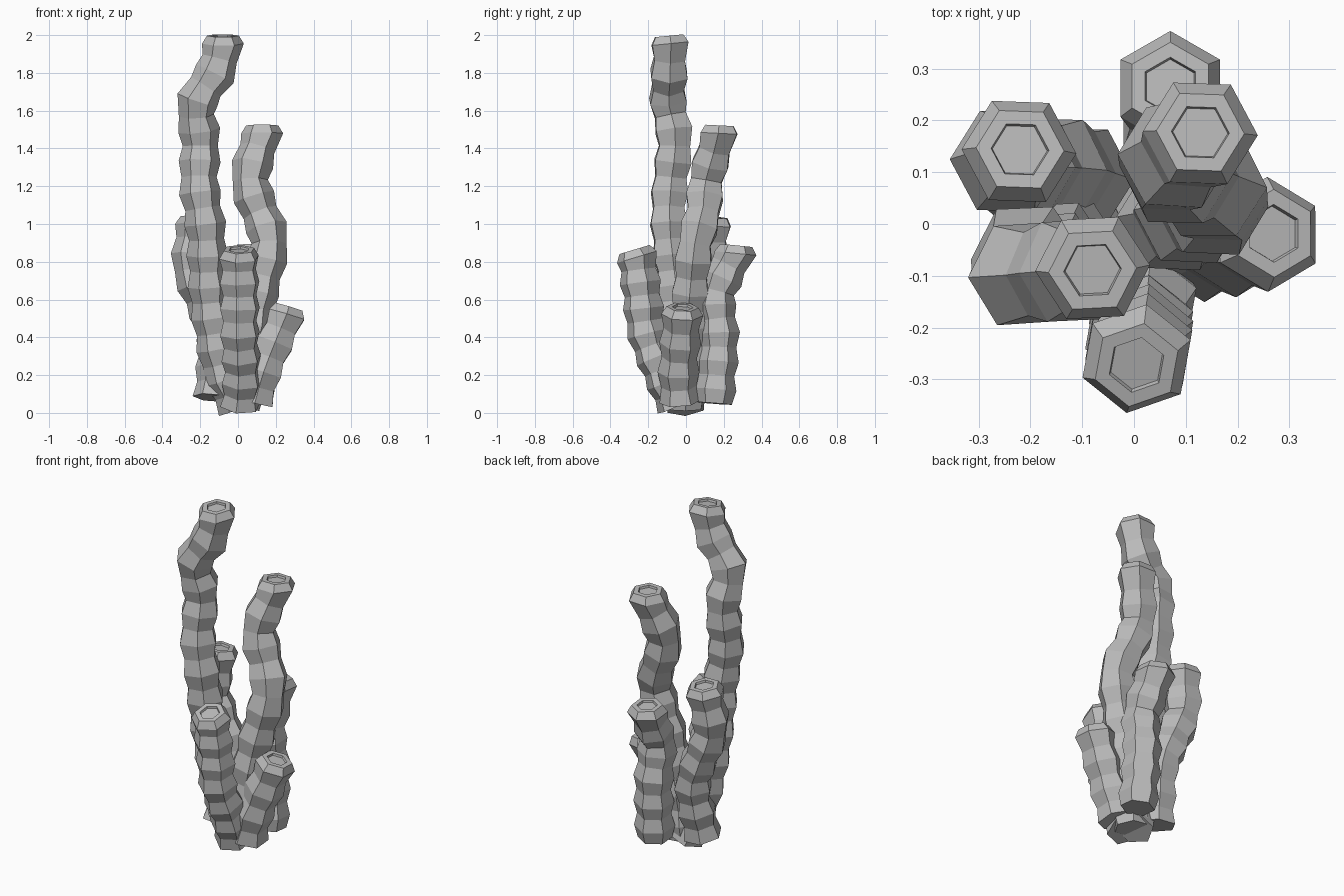
import bpy
import bmesh
import math
from mathutils import Vector

cube = bpy.data.objects.get("Cube")
if cube:
    bpy.data.objects.remove(cube, do_unlink=True)

# Single stone grey material
grey = bpy.data.materials.new("stone_grey")
grey.use_nodes = True
colour = (0.5, 0.5, 0.5, 1)
grey.diffuse_color = colour
grey.node_tree.nodes["Principled BSDF"].inputs["Base Color"].default_value = colour

SIDES = 6
WIDE, NARROW, RIM, MOUTH = 0.111, 0.093, 0.085, 0.056


def smooth_path(points, count):
    """Evenly stepped Catmull-Rom path through the control points."""
    p = [Vector(q) for q in points]
    p = [2 * p[0] - p[1]] + p + [2 * p[-1] - p[-2]]
    spans = len(p) - 3
    fine = []
    for i in range(spans):
        a, b, c, d = p[i:i + 4]
        for k in range(20):
            t = k / 20
            fine.append(0.5 * (2 * b + (c - a) * t + (2 * a - 5 * b + 4 * c - d) * t ** 2
                               + (3 * b - a - 3 * c + d) * t ** 3))
    fine.append(p[-2])
    lengths = [0]
    for a, b in zip(fine, fine[1:]):
        lengths.append(lengths[-1] + (b - a).length)
    path = []
    for n in range(count):
        s = lengths[-1] * n / (count - 1)
        j = max(1, next((i for i, l in enumerate(lengths) if l >= s), len(fine) - 1))
        f = (s - lengths[j - 1]) / (lengths[j] - lengths[j - 1])
        path.append(fine[j - 1].lerp(fine[j], f))
    return path


def make_tube(name, points, count, angle, tilt=None):
    """Ribbed six-sided tube with a bevelled rim and a shallow sunken mouth."""
    path = smooth_path(points, count)
    bm = bmesh.new()
    rings = []

    def add_ring(centre, direction, radius):
        turn = Vector((0, 0, 1)).rotation_difference(direction)
        ring = []
        for k in range(SIDES):
            a = math.radians(angle) + math.tau * k / SIDES
            ring.append(bm.verts.new(
                centre + turn @ Vector((math.cos(a), math.sin(a), 0)) * radius))
        if rings:
            for k in range(SIDES):
                m = (k + 1) % SIDES
                bm.faces.new((rings[-1][k], rings[-1][m], ring[m], ring[k]))
        rings.append(ring)

    # Ribbed body, ending on a wide ring
    for i, centre in enumerate(path):
        along = (path[min(i + 1, count - 1)] - path[max(i - 1, 0)]).normalized()
        if i == count - 1 and tilt:
            along = Vector(tilt).normalized()
        add_ring(centre, along, NARROW if (count - 1 - i) % 2 else WIDE)
    # Bevelled rim and sunken mouth
    end = path[-1]
    add_ring(end + along * 0.042, along, RIM)
    add_ring(end + along * 0.042, along, MOUTH)
    add_ring(end + along * 0.03, along, MOUTH - 0.003)
    bm.faces.new(rings[-1])
    bm.faces.new(list(reversed(rings[0])))
    bmesh.ops.recalc_face_normals(bm, faces=bm.faces)

    mesh = bpy.data.meshes.new(name)
    bm.to_mesh(mesh)
    bm.free()
    mesh.materials.append(grey)
    obj = bpy.data.objects.new(name, mesh)
    bpy.context.collection.objects.link(obj)


# Name, path, ring count, hexagon angle, direction of the mouth
make_tube("tall_tube",
          [(0.0, 0.0, 0.03), (-0.09, -0.02, 0.25), (-0.15, -0.05, 0.6), (-0.17, -0.09, 0.97),
           (-0.205, -0.085, 1.2), (-0.2, -0.06, 1.45), (-0.22, -0.095, 1.64),
           (-0.12, -0.09, 1.8), (-0.08, -0.085, 1.955)], 25, 3, (0, -0.1, 1))
make_tube("middle_tube",
          [(0.02, 0.0, 0.02), (0.05, 0.0, 0.3), (0.1, 0.02, 0.6), (0.165, 0.05, 0.9),
           (0.12, 0.09, 1.05), (0.065, 0.11, 1.24), (0.128, 0.175, 1.48)], 18, -2, (0, 0.05, 1))
make_tube("back_right_tube",
          [(-0.13, 0.03, 0.08), (-0.11, 0.09, 0.4), (-0.18, 0.11, 0.6), (-0.245, 0.115, 0.78),
           (-0.222, 0.14, 0.995)], 13, -2, (0.05, 0.1, 1))
make_tube("back_tube",
          [(0.1, 0.15, 0.05), (0.09, 0.175, 0.4), (0.08, 0.155, 0.6),
           (0.075, 0.2, 0.73), (0.07, 0.262, 0.845)], 12, 30, (0, 0.1, 1))
make_tube("left_tube",
          [(0.09, -0.03, 0.06), (0.13, -0.04, 0.2), (0.2, -0.03, 0.38), (0.258, -0.02, 0.52)],
          7, 30, (0.3, 0.05, 1))
make_tube("front_tube",
          [(0.01, -0.05, 0.04), (0.02, -0.12, 0.2), (0.01, -0.205, 0.42), (0.01, -0.23, 0.6),
           (0.005, -0.26, 0.825)], 13, 20, (0, -0.3, 1))
